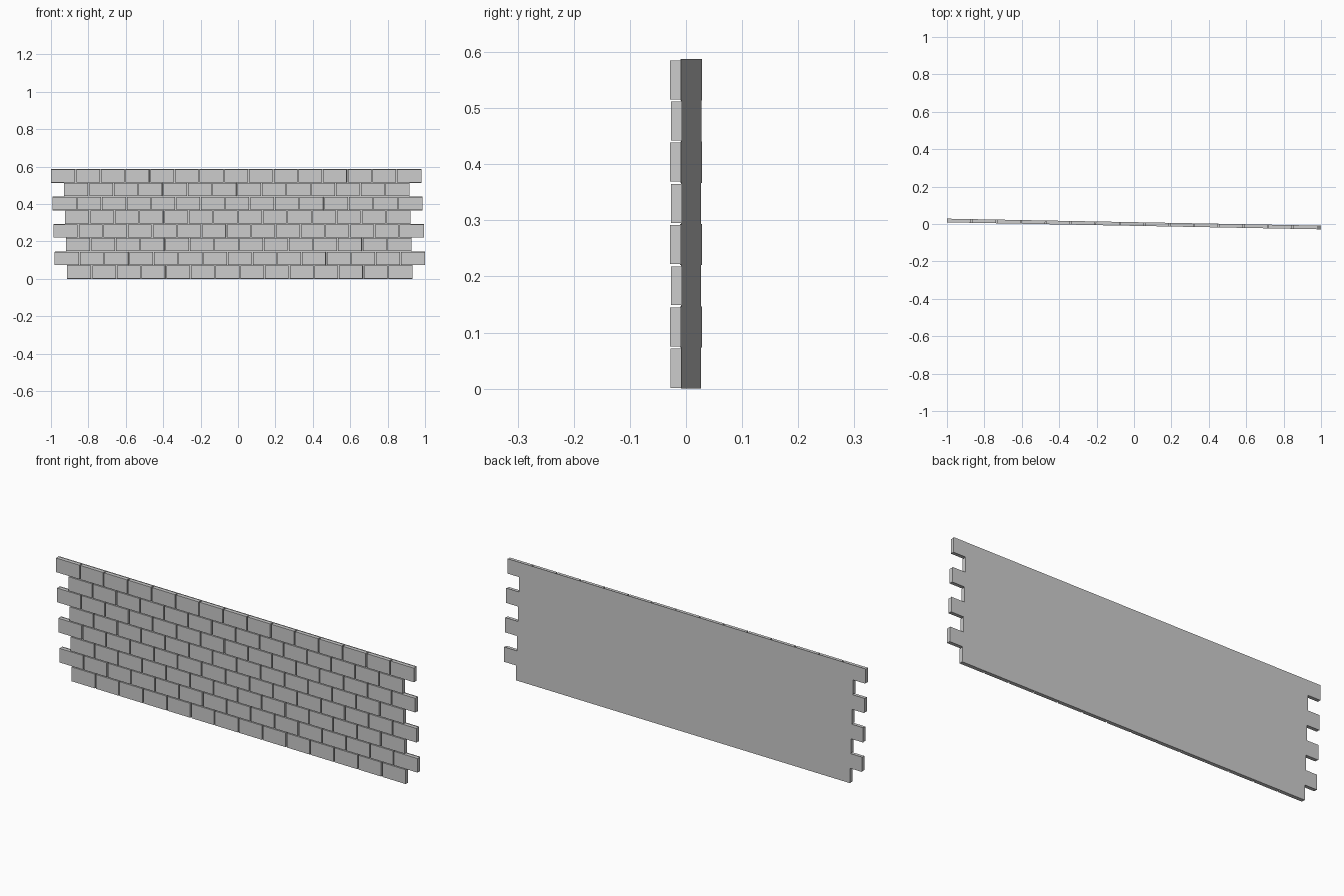
import bpy, bmesh, math

if "Cube" in bpy.data.objects:
    bpy.data.objects.remove(bpy.data.objects["Cube"])

ROWS = 8
PITCH_X, PITCH_Z = 0.132, 0.0734     # brick spacing
GAP_X, GAP_Z = 0.006, 0.004          # joint widths
FRONT, BACK, PANEL = -0.0098, 0.0098, 0.0015
TURN = -math.atan(0.0187)            # the wall is turned slightly about z


def row_span(r):
    """Left end and brick count: odd rows stick out, each row drifts a little left."""
    if r % 2:
        return -0.9765 - 0.0033 * r, 15
    return -0.914 - 0.0027 * r, 14


def add_object(name, bm):
    bmesh.ops.recalc_face_normals(bm, faces=bm.faces)
    mesh = bpy.data.meshes.new(name)
    bm.to_mesh(mesh)
    bm.free()
    obj = bpy.data.objects.new(name, mesh)
    obj.rotation_euler.z = TURN
    bpy.context.collection.objects.link(obj)
    return obj


def add_box(bm, lo, hi):
    verts = bmesh.ops.create_cube(bm, size=1)["verts"]
    for v in verts:
        for i in range(3):
            v.co[i] = lo[i] if v.co[i] < 0 else hi[i]


# Brick courses, one object per row
for r in range(ROWS):
    bm = bmesh.new()
    x0, count = row_span(r)
    z0 = r * PITCH_Z + (0.001 if r == 0 else GAP_Z / 2)
    z1 = (r + 1) * PITCH_Z - GAP_Z / 2
    for i in range(count):
        left = x0 + i * PITCH_X + (GAP_X / 2 if i else 0)
        right = x0 + (i + 1) * PITCH_X - (GAP_X / 2 if i < count - 1 else 0)
        add_box(bm, (left, FRONT, z0), (right, BACK - PANEL / 2, z1))
    add_object(f"brick_course_{r + 1}", bm)

# Thin backing panel with toothed ends that follow the courses
left_side, right_side = [], []
for r in range(ROWS):
    x0, count = row_span(r)
    for z in (r * PITCH_Z, (r + 1) * PITCH_Z):
        left_side.append((x0, z))
        right_side.append((x0 + count * PITCH_X, z))
bm = bmesh.new()
outline = right_side + left_side[::-1]
face = bm.faces.new([bm.verts.new((x, BACK - PANEL, z)) for x, z in outline])
result = bmesh.ops.extrude_face_region(bm, geom=[face], use_keep_orig=True)
moved = [g for g in result["geom"] if isinstance(g, bmesh.types.BMVert)]
bmesh.ops.translate(bm, verts=moved, vec=(0, PANEL, 0))
add_object("backing_panel", bm)
